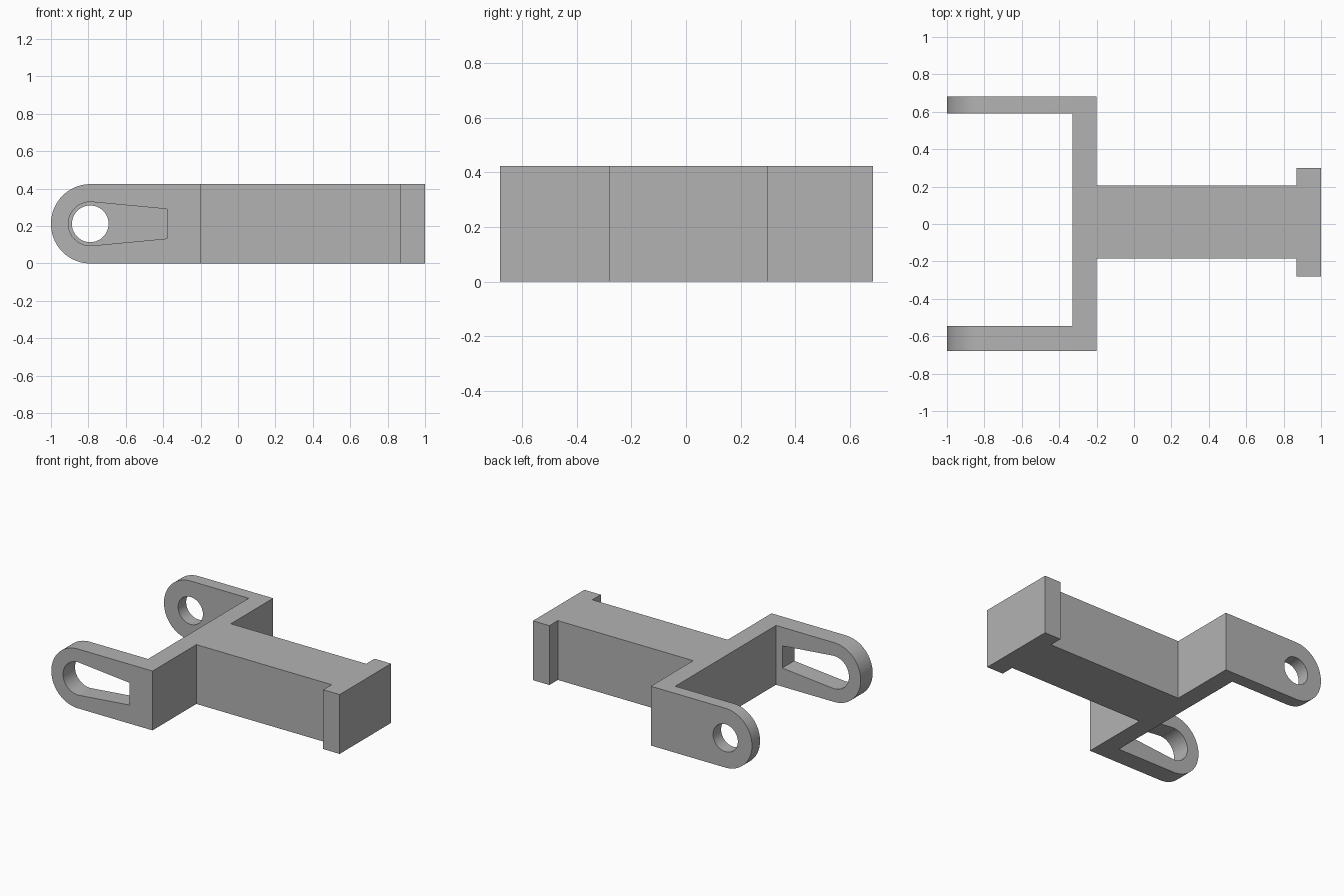
import bpy
import bmesh
from math import sin, cos, asin, atan2, pi, radians, hypot
from mathutils import Vector

cube = bpy.data.objects.get("Cube")
if cube:
    bpy.data.objects.remove(cube, do_unlink=True)

HEIGHT = 0.424
MID = HEIGHT / 2
PIVOT_X = -0.79

grey = bpy.data.materials.new("plain grey")
grey.use_nodes = True
grey.diffuse_color = (0.45, 0.45, 0.45, 1)
grey.node_tree.nodes["Principled BSDF"].inputs["Base Color"].default_value = grey.diffuse_color


def prism(name, outline, axis, start, end):
    """Extrude a closed outline along z (outline in x, y) or y (outline in x, z)."""
    bm = bmesh.new()
    place = (lambda a, b: (a, b, start)) if axis == "z" else (lambda a, b: (a, start, b))
    face = bm.faces.new([bm.verts.new(place(a, b)) for a, b in outline])
    moved = bmesh.ops.extrude_face_region(bm, geom=[face])
    offset = Vector((0, 0, end - start)) if axis == "z" else Vector((0, end - start, 0))
    bmesh.ops.translate(bm, vec=offset,
                        verts=[v for v in moved["geom"] if isinstance(v, bmesh.types.BMVert)])
    bmesh.ops.recalc_face_normals(bm, faces=bm.faces)
    mesh = bpy.data.meshes.new(name)
    bm.to_mesh(mesh)
    bm.free()
    mesh.materials.append(grey)
    obj = bpy.data.objects.new(name, mesh)
    bpy.context.collection.objects.link(obj)
    return obj


def arc(radius, first, last, steps):
    """Points around the pivot axis in x, z."""
    angles = [first + (last - first) * i / steps for i in range(steps + 1)]
    return [(PIVOT_X + radius * cos(a), MID + radius * sin(a)) for a in angles]


def combine(body, tool, operation):
    tool.hide_render = True
    mod = body.modifiers.new(tool.name, "BOOLEAN")
    mod.operation = operation
    mod.solver = "EXACT"
    mod.object = tool
    bpy.context.view_layer.objects.active = body
    bpy.ops.object.modifier_apply(modifier=mod.name)
    bpy.data.objects.remove(tool, do_unlink=True)


# Plan of the fork, shaft and end block
body = prism("fork_bracket", [
    (-1, -0.68), (-0.2, -0.68), (-0.2, -0.185), (0.87, -0.185), (0.87, -0.28),
    (1, -0.28), (1, 0.3), (0.87, 0.3), (0.87, 0.205), (-0.2, 0.205),
    (-0.2, 0.683), (-1, 0.683), (-1, 0.592), (-0.33, 0.592), (-0.33, -0.545),
    (-1, -0.545)], "z", 0, HEIGHT)

# Rounded arm ends
side = arc(1 + PIVOT_X, pi / 2, 3 * pi / 2, 48)
side = [(x, MID + (z - MID) * MID / (1 + PIVOT_X)) for x, z in side]
side += [(1.2, 0), (1.2, HEIGHT)]
combine(body, prism("arm_rounding", side, "y", -1, 1), "INTERSECT")

# Round hole in the back arm
combine(body, prism("round_hole", arc(0.098, 0, 2 * pi, 64)[:-1], "y", 0.5, 0.8), "DIFFERENCE")

# Tapered slot in the front arm
slot_x, slot_half, slot_radius = -0.38, 0.079, 0.117
reach = slot_x - PIVOT_X
tangent = pi / 2 - asin((slot_radius - slot_half) / hypot(reach, slot_half))
slot = arc(slot_radius, tangent, 2 * pi - tangent, 48)
slot += [(slot_x, MID - slot_half), (slot_x, MID + slot_half)]
combine(body, prism("tapered_slot", slot, "y", -0.8, -0.4), "DIFFERENCE")

# Smooth curved walls, crisp edges elsewhere
bpy.ops.object.select_all(action="DESELECT")
body.select_set(True)
bpy.context.view_layer.objects.active = body
bpy.ops.object.shade_smooth_by_angle(angle=radians(30))
